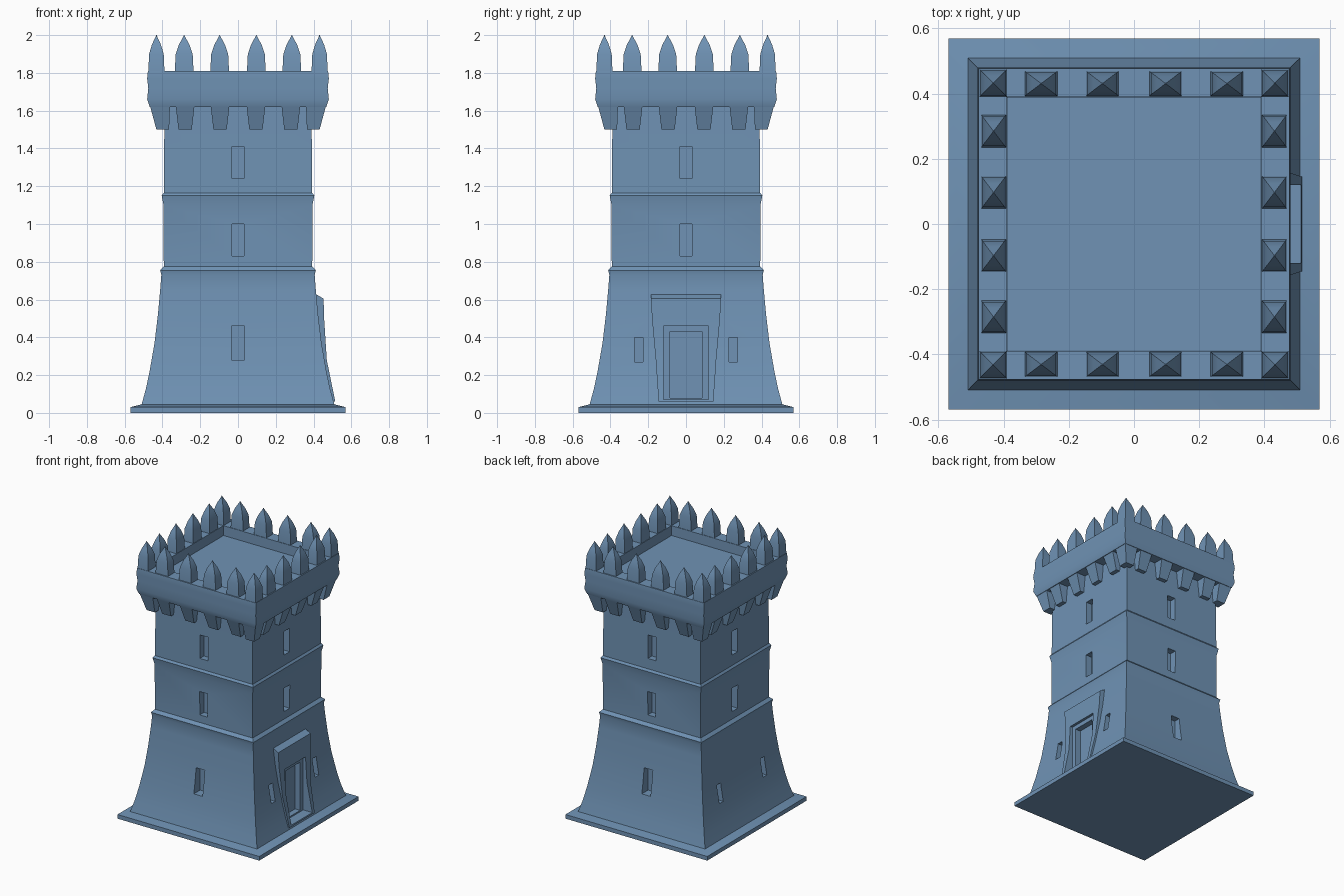
import bpy, bmesh, math
from mathutils import Matrix, Vector

if "Cube" in bpy.data.objects:
    bpy.data.objects.remove(bpy.data.objects["Cube"])

stone = bpy.data.materials.new("blue grey stone")
stone.diffuse_color = (0.16, 0.29, 0.46, 1)
stone.use_nodes = True
stone.node_tree.nodes["Principled BSDF"].inputs["Base Color"].default_value = stone.diffuse_color


def make(name, bm):
    bmesh.ops.recalc_face_normals(bm, faces=bm.faces)
    me = bpy.data.meshes.new(name)
    bm.to_mesh(me)
    bm.free()
    me.materials.append(stone)
    ob = bpy.data.objects.new(name, me)
    bpy.context.collection.objects.link(ob)
    return ob


def loft(bm, rings, mat=Matrix()):
    """Stack of closed rings, bridged and capped."""
    vs = [[bm.verts.new(mat @ Vector(p)) for p in r] for r in rings]
    n = len(vs[0])
    for a, b in zip(vs, vs[1:]):
        for i in range(n):
            bm.faces.new((a[i], a[(i + 1) % n], b[(i + 1) % n], b[i]))
    bm.faces.new(vs[0][::-1])
    bm.faces.new(vs[-1])


def rect(x0, x1, y0, y1, z):
    return [(x0, y0, z), (x1, y0, z), (x1, y1, z), (x0, y1, z)]


def box(bm, x0, x1, y0, y1, z0, z1, mat=Matrix()):
    loft(bm, [rect(x0, x1, y0, y1, z0), rect(x0, x1, y0, y1, z1)], mat)


def turn(k):
    return Matrix.Rotation(k * math.pi / 2, 4, 'Z')


def boolean(ob, other, op):
    m = ob.modifiers.new(op, 'BOOLEAN')
    m.operation, m.object, m.solver = op, other, 'EXACT'
    bpy.context.view_layer.objects.active = ob
    bpy.ops.object.modifier_apply(modifier=m.name)
    bpy.data.objects.remove(other, do_unlink=True)


# Tower shell: plinth, flared wall, string courses, parapet and sunken roof
profile = [(0.57, 0), (0.57, 0.03), (0.51, 0.045), (0.487, 0.13), (0.468, 0.22),
           (0.442, 0.37), (0.424, 0.52), (0.412, 0.65), (0.406, 0.73),
           (0.412, 0.755), (0.393, 0.775), (0.394, 1.1), (0.404, 1.15),
           (0.393, 1.165), (0.39, 1.5), (0.39, 1.62), (0.467, 1.62),
           (0.481, 1.66), (0.475, 1.72), (0.481, 1.77), (0.477, 1.81),
           (0.39, 1.81), (0.388, 1.74)]
bm = bmesh.new()
loft(bm, [rect(-h, h, -h, h, z) for h, z in profile])
tower = make("tower_body", bm)

# Door surround standing proud of the right wall
bm = bmesh.new()
loft(bm, [rect(0.3, x, -w, w, z) for x, w, z in
          [(0.515, 0.145, 0.06), (0.47, 0.16, 0.28), (0.456, 0.18, 0.5),
           (0.453, 0.185, 0.605), (0.41, 0.185, 0.63)]])
boolean(tower, make("door_surround", bm), 'UNION')

# Window slits on every side (built facing +x, then turned)
bm = bmesh.new()
for k in range(4):
    m = turn(k)
    for z0, z1 in ((0.83, 1.0), (1.24, 1.41)):
        box(bm, 0.345, 0.6, -0.032, 0.032, z0, z1, m)
    if k % 2:
        box(bm, 0.385, 0.6, -0.035, 0.035, 0.28, 0.46, m)
    else:
        for y in (-0.25, 0.25):
            box(bm, 0.395, 0.6, y - 0.022, y + 0.022, 0.27, 0.4, m)
boolean(tower, make("window_cutter", bm), 'DIFFERENCE')

# Doorway in two steps
for x, w, z0, z1 in ((0.44, 0.12, 0.07, 0.46), (0.4, 0.085, 0.08, 0.43)):
    bm = bmesh.new()
    box(bm, x, 0.7, -w, w, z0, z1)
    boolean(tower, make("door_cutter", bm), 'DIFFERENCE')

# Corbels under the parapet
bm = bmesh.new()
for k in range(4):
    for y in (-0.28, -0.095, 0.095, 0.28):
        loft(bm, [rect(0.37, 0.42, y - 0.035, y + 0.035, 1.5),
                  rect(0.37, 0.466, y - 0.05, y + 0.05, 1.63)], turn(k))
    loft(bm, [rect(0.365, 0.432, 0.365, 0.432, 1.5),
              rect(0.36, 0.467, 0.36, 0.467, 1.63)], turn(k))
corbels = make("corbels", bm)


# Pointed merlons along the parapet
def merlon(bm, x, y, a, b, mat):
    loft(bm, [rect(x - a * s, x + a * s, y - b * s, y + b * s, z)
              for s, z in ((1, 1.8), (0.9, 1.9), (0.55, 1.95), (0.06, 1.995), (0.03, 2.0))], mat)


bm = bmesh.new()
for k in range(4):
    for y in (-0.285, -0.097, 0.097, 0.285):
        merlon(bm, 0.431, y, 0.038, 0.05, turn(k))
    merlon(bm, 0.432, 0.432, 0.043, 0.043, turn(k))
merlons = make("merlons", bm)

# Smooth shading with crisp edges
bpy.ops.object.select_all(action='DESELECT')
for ob in (tower, corbels, merlons):
    ob.select_set(True)
bpy.context.view_layer.objects.active = tower
bpy.ops.object.shade_smooth_by_angle(angle=math.radians(30))
